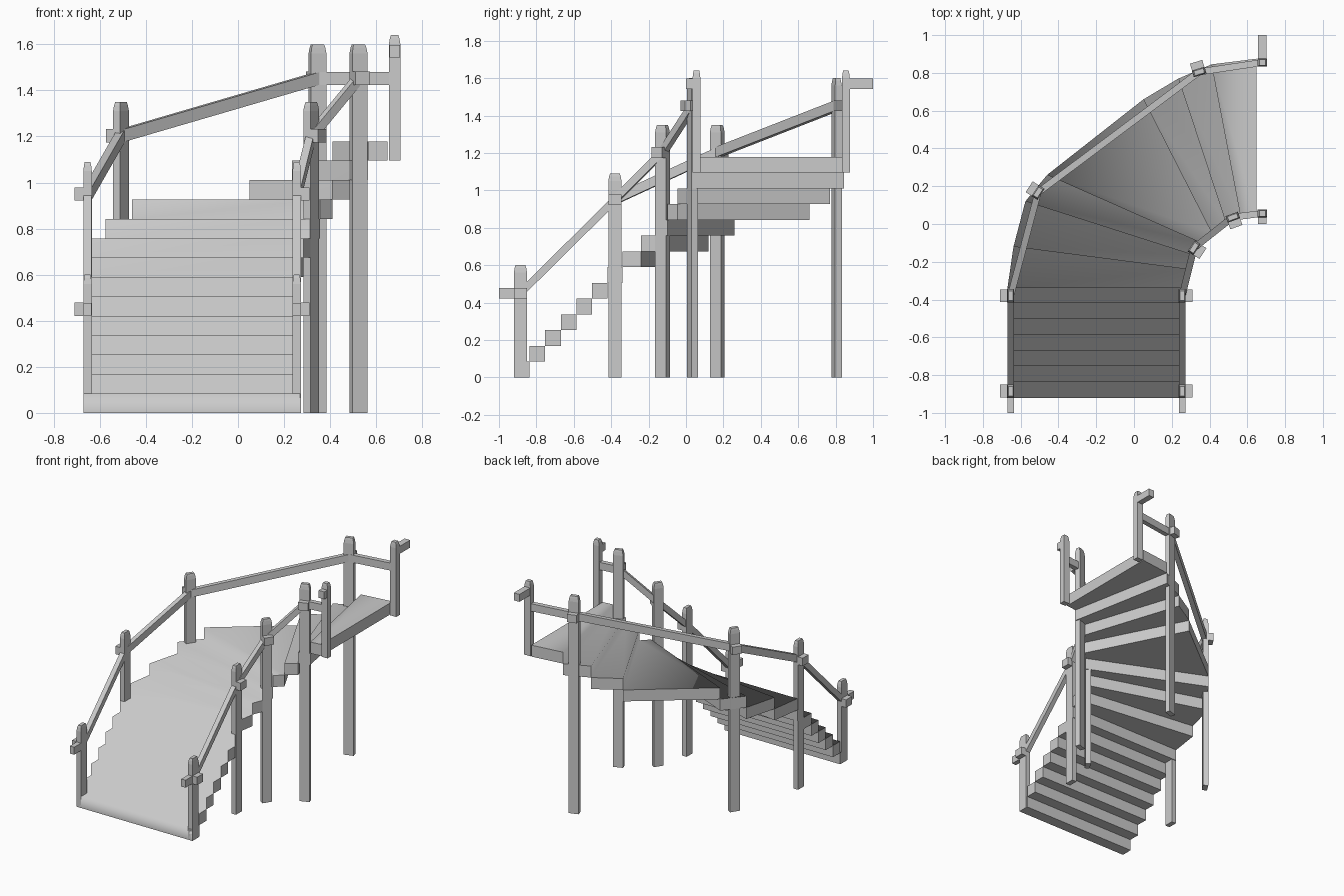
import bpy
from math import radians, cos, sin
from mathutils import Vector, Matrix

if "Cube" in bpy.data.objects:
    bpy.data.objects.remove(bpy.data.objects["Cube"])

RISE = 0.0842


def make(name, verts, faces, smooth=()):
    me = bpy.data.meshes.new(name)
    me.from_pydata(verts, [], faces)
    me.update()
    for i in smooth:
        me.polygons[i].use_smooth = True
    ob = bpy.data.objects.new(name, me)
    bpy.context.collection.objects.link(ob)
    return ob


def loft(name, rings, matrix=None):
    """Skin a stack of four-point rings and cap both ends."""
    verts = [Vector(p) for r in rings for p in r]
    if matrix:
        verts = [matrix @ v for v in verts]
    n = len(rings)
    faces = [(0, 3, 2, 1), tuple(4 * (n - 1) + k for k in range(4))]
    for i in range(n - 1):
        a, b = 4 * i, 4 * i + 4
        faces += [(a + k, a + (k + 1) % 4, b + (k + 1) % 4, b + k) for k in range(4)]
    return make(name, verts, faces)


def rect(hx, hy, z, oy=0.0):
    return [(-hx, oy - hy, z), (hx, oy - hy, z), (hx, oy + hy, z), (-hx, oy + hy, z)]


def beam(name, a, b, w=0.035, h=0.055):
    """Sloping rail with plumb-cut ends."""
    a, b = Vector(a), Vector(b)
    d = (b - a).to_2d().normalized()
    s = Vector((-d.y, d.x, 0)) * w / 2
    u = Vector((0, 0, h / 2))
    return loft(name, [[p + s - u, p - s - u, p - s + u, p + s + u] for p in (b, a)])


# Staircase: outer and inner end of each riser line (straight flight, then winders)
lines = [((-0.67, -0.92 + 0.0835 * i), (0.27, -0.92 + 0.0835 * i)) for i in range(8)]
lines += [((-0.638, -0.12), (0.285, -0.24)), ((-0.575, 0.12), (0.315, -0.165)),
          ((-0.46, 0.26), (0.355, -0.10)), ((0.05, 0.66), (0.41, -0.045)),
          ((0.235, 0.77), (0.487, 0.005)), ((0.41, 0.845), (0.565, 0.035)),
          ((0.648, 0.875), (0.648, 0.045))]
# line at the start of the first winder
lines[7] = ((-0.67, -0.34), (0.27, -0.34))
verts, faces, smooth = [], [], []
for i, (o, n) in enumerate(lines):
    for z in (max(i - 0, 0) * RISE, (i + 1) * RISE):
        verts += [(*o, z), (*n, z)]
for i in range(len(lines) - 1):
    a = 4 * i
    smooth += [len(faces), len(faces) + 1]
    faces += [(a, a + 1, a + 3, a + 2), (a + 2, a + 3, a + 5, a + 4)]
    # separate flat-shaded underside, back and cheeks of this step
    c = len(verts)
    for o, n in (lines[i], lines[i + 1]):
        for z in (i * RISE, (i + 1) * RISE):
            verts += [(*o, z), (*n, z)]
    faces += [(c, c + 4, c + 5, c + 1), (c + 4, c + 6, c + 7, c + 5),
              (c, c + 2, c + 6, c + 4), (c + 1, c + 5, c + 7, c + 3)]
used = 4 * len(lines)
stairs = make("stair_treads", verts, faces, smooth)

# Posts: x, y, heading angle, bottom, top, rail height
outer = [(-0.653, -0.885, 90, 0, 0.60, 0.45), (-0.653, -0.38, 90, 0, 1.09, 0.95),
         (-0.508, 0.167, 57, 0, 1.35, 1.203), (0.345, 0.805, 17, 0, 1.60, 1.452),
         (0.68, 0.855, 0, 1.095, 1.64, 1.452)]
inner = [(0.255, -0.885, 90, 0, 0.60, 0.45), (0.255, -0.38, 90, 0, 1.09, 0.95),
         (0.318, -0.126, 57, 0, 1.35, 1.203), (0.523, 0.036, 20, 0, 1.60, 1.452),
         (0.68, 0.056, 0, 1.095, 1.64, 1.452)]

for side, posts, out in (("outer", outer, 1), ("inner", inner, -1)):
    for i, (x, y, ang, z0, z1, zr) in enumerate(posts):
        m = Matrix.Translation((x, y, 0)) @ Matrix.Rotation(radians(ang), 4, 'Z')
        last = i == 4
        hx, hy = (0.025, 0.021) if last else (0.035, 0.0185)
        # post with chamfered cap
        loft(f"{side}_post_{i + 1}", [rect(hx, hy, z0), rect(hx, hy, z1 - 0.04),
             rect(hx - 0.004, hy - 0.003, z1 - 0.015), rect(hx - 0.009, hy - 0.006, z1)], m)
        # rail bracket passing outward through the post
        if not last:
            loft(f"{side}_bracket_{i + 1}", [rect(0.034, 0.036, zr - 0.029, out * 0.02),
                 rect(0.034, 0.036, zr + 0.029, out * 0.02)], m)
    # rails from post to post
    for i in range(4):
        p, q = posts[i], posts[i + 1]
        beam(f"{side}_rail_{i + 1}", (p[0], p[1], p[5]), (q[0], q[1], q[5]))
    # rail stubs at the bottom and top of the flight
    p, q = posts[0], posts[4]
    beam(f"{side}_bottom_stub", (p[0], p[1], p[5]), (p[0], -1.0, p[5]))
    beam(f"{side}_top_stub", (q[0], q[1] - out * 0.02, 1.57),
         (q[0], 1.0 if out > 0 else 0.0, 1.57), 0.045)
